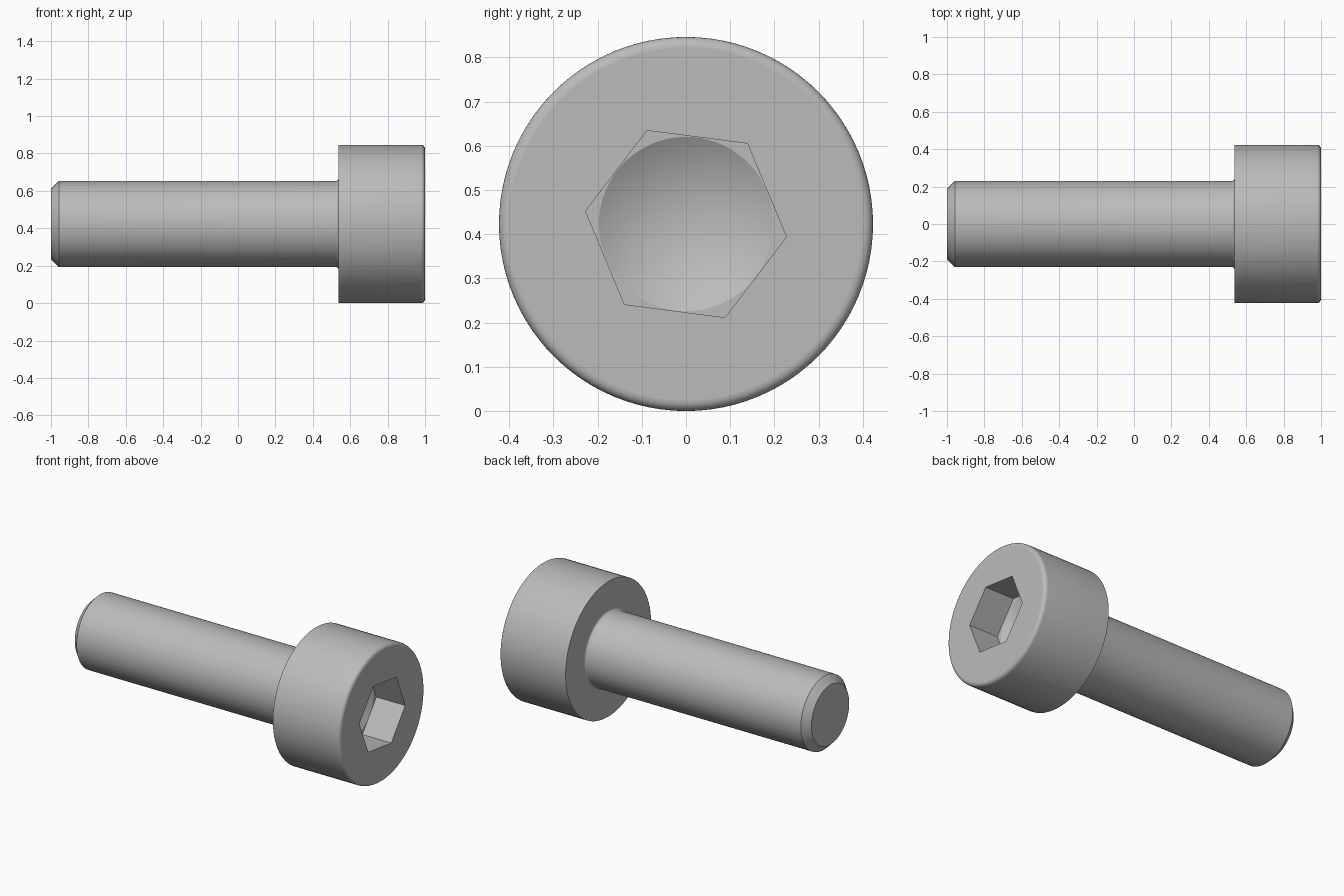
import bpy, bmesh, math

if "Cube" in bpy.data.objects:
    bpy.data.objects.remove(bpy.data.objects["Cube"])

SEG = 96
CZ = 0.423                      # height of the screw axis
HEAD_R, SHAFT_R = 0.423, 0.23
HEAD_X = 0.538                  # underside of the head
FLOOR_X = 0.80                  # end of the hexagonal part of the socket
HEX_R, HEX_TURN = 0.229, math.radians(-7.4)


def lathe(name, profile, seg=SEG, turn=0.0):
    """Revolve (x, radius) points about the screw axis; radius 0 makes a pole."""
    bm = bmesh.new()
    rings = []
    for x, r in profile:
        if r == 0:
            rings.append([bm.verts.new((x, 0, CZ))] * seg)
            continue
        rings.append([bm.verts.new((x, r * math.cos(turn + 2 * math.pi * i / seg),
                                    CZ + r * math.sin(turn + 2 * math.pi * i / seg)))
                      for i in range(seg)])
    for a, b in zip(rings, rings[1:]):
        for i in range(seg):
            j = (i + 1) % seg
            quad = list(dict.fromkeys((a[i], a[j], b[j], b[i])))
            bm.faces.new(quad)
    # flat end caps
    for ring in (rings[0], rings[-1]):
        if ring[0] is not ring[1]:
            bm.faces.new(ring)
    bmesh.ops.recalc_face_normals(bm, faces=bm.faces)
    mesh = bpy.data.meshes.new(name)
    bm.to_mesh(mesh)
    bm.free()
    obj = bpy.data.objects.new(name, mesh)
    bpy.context.collection.objects.link(obj)
    return obj


def arc(cx, cr, rad, start, end, n=6):
    """Fillet points in the (x, radius) plane, angles in degrees."""
    angles = [math.radians(start + (end - start) * k / n) for k in range(n + 1)]
    return [(cx + rad * math.cos(t), cr + rad * math.sin(t)) for t in angles]


# Screw body: chamfered tip, shaft, fillet under the head, rounded head rim
fil, rim = 0.015, 0.023
profile = [(-1, 0.187), (-0.957, SHAFT_R)]
profile += arc(HEAD_X - fil, SHAFT_R + fil, fil, -90, 0)
profile += [(HEAD_X, HEAD_R)]
profile += arc(1 - rim, HEAD_R - rim, rim, 90, 0)
screw = lathe("socket_head_screw", profile)

# Socket cutters: hexagonal prism and the drilled cone below it
hex_cutter = lathe("hex_cutter", [(FLOOR_X, HEX_R), (1.1, HEX_R)], 6, HEX_TURN)
cone_r = 0.197
cone_cutter = lathe("cone_cutter", [(FLOOR_X - cone_r * math.tan(math.radians(30)), 0),
                                    (FLOOR_X, cone_r), (FLOOR_X + 0.05, cone_r)])
bpy.context.view_layer.objects.active = screw
screw.select_set(True)
for cutter in (hex_cutter, cone_cutter):
    cutter.hide_render = True
    mod = screw.modifiers.new("socket", 'BOOLEAN')
    mod.operation, mod.solver, mod.object = 'DIFFERENCE', 'EXACT', cutter
    bpy.ops.object.modifier_apply(modifier=mod.name)
    bpy.data.objects.remove(cutter)

# Smooth round surfaces, truly flat end faces
bpy.ops.object.shade_smooth_by_angle(angle=math.radians(29))
for p in screw.data.polygons:
    if abs(p.normal.x) > 0.999:
        p.use_smooth = False

# Plain grey steel
steel = bpy.data.materials.new("grey_steel")
steel.diffuse_color = (0.5, 0.5, 0.5, 1)
steel.use_nodes = True
steel.node_tree.nodes["Principled BSDF"].inputs["Base Color"].default_value = steel.diffuse_color
screw.data.materials.clear()
screw.data.materials.append(steel)
